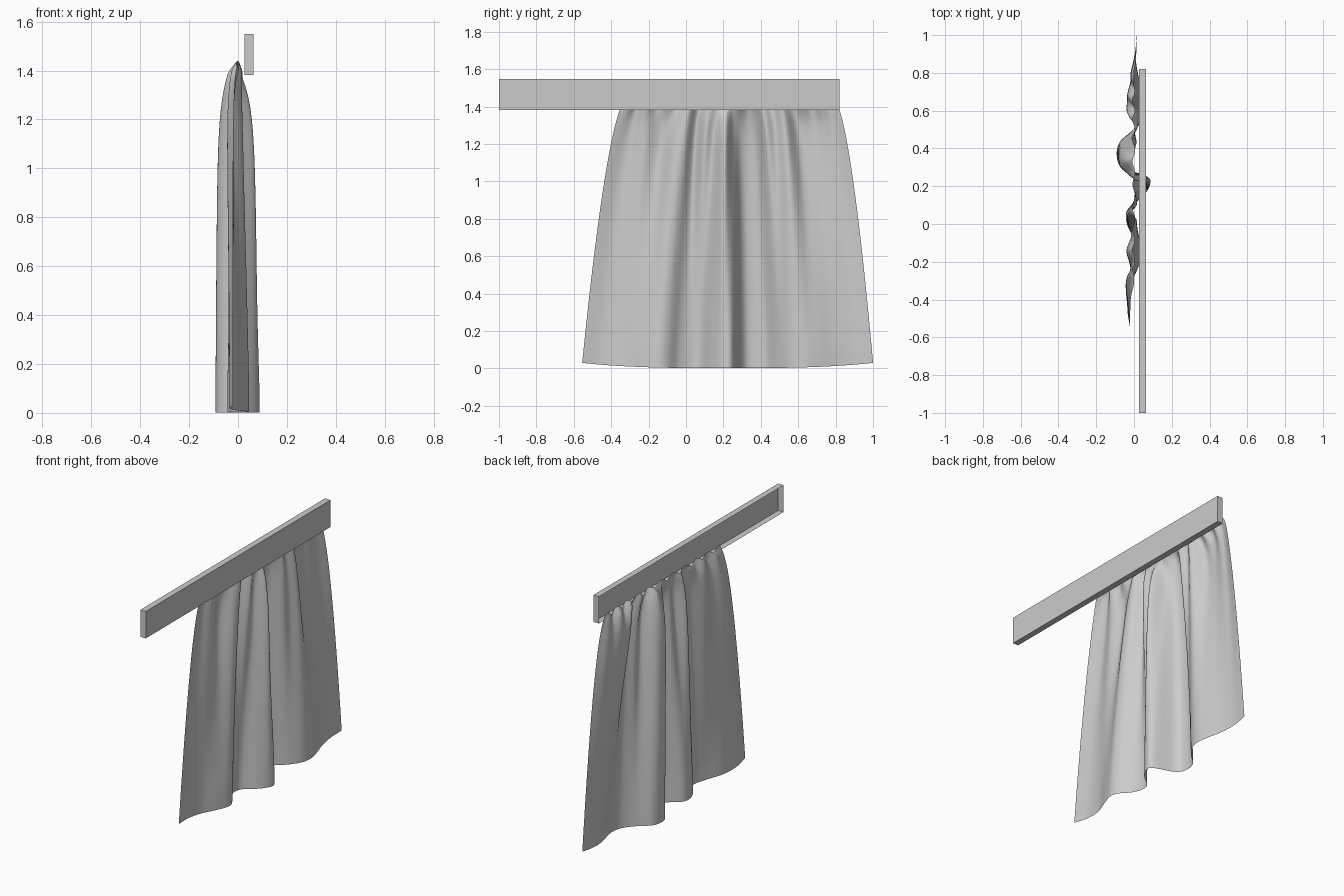
import bpy, bmesh, math

if "Cube" in bpy.data.objects:
    bpy.data.objects.remove(bpy.data.objects["Cube"])

def add_object(name, bm):
    me = bpy.data.meshes.new(name)
    bm.to_mesh(me)
    bm.free()
    ob = bpy.data.objects.new(name, me)
    bpy.context.collection.objects.link(ob)
    return ob

# Pelmet board: shallow box, open on the side facing the curtain
bm = bmesh.new()
bmesh.ops.create_cube(bm, size=1)
for v in bm.verts:
    v.co.x = 0.045 + v.co.x * 0.038
    v.co.y = -0.09 + v.co.y * 1.82
    v.co.z = 1.465 + v.co.z * 0.168
back = [f for f in bm.faces if f.calc_center_median().x < 0.027]
bmesh.ops.delete(bm, geom=back, context='FACES_ONLY')
add_object("pelmet_board", bm)

# Fold profiles (y, x): wide folds at the hem, narrower folds near the top
HEM = [(-.555, -.02), (-.45, -.035), (-.34, -.022), (-.22, .025), (-.15, .045), (-.1, .03),
       (-.04, -.02), (.03, -.043), (.08, -.03), (.14, .04), (.2, .082), (.25, .072),
       (.295, -.05), (.34, -.088), (.43, -.078), (.5, -.005), (.57, .045), (.64, .058),
       (.71, .045), (.8, .02), (.9, .008), (1.0, .015)]
UPPER = [(-.39, -.02), (-.3, -.05), (-.21, -.02), (-.13, -.058), (-.05, .01), (0, .015),
         (.05, -.04), (.1, .025), (.15, .0), (.21, .065), (.255, -.04), (.31, -.08),
         (.38, -.065), (.43, .02), (.48, .0), (.54, .025), (.6, -.052), (.66, -.055),
         (.74, -.03), (.79, -.025), (.853, .01)]

def profile(points, u):
    # smooth cubic interpolation through the points, u from 0 to 1
    n = len(points)
    y = points[0][0] + u * (points[-1][0] - points[0][0])
    i = max(k for k in range(n - 1) if points[k][0] <= y + 1e-9)
    def slope(k):
        a, b = points[max(k - 1, 0)], points[min(k + 1, n - 1)]
        return (b[1] - a[1]) / (b[0] - a[0])
    (y0, x0), (y1, x1) = points[i], points[i + 1]
    h = y1 - y0
    t = (y - y0) / h
    return ((2*t**3 - 3*t**2 + 1) * x0 + (t**3 - 2*t**2 + t) * h * slope(i)
            + (3*t**2 - 2*t**3) * x1 + (t**3 - t**2) * h * slope(i + 1))

# Curtain: gathered at the top, fanning out into the hem folds
COLS, ROWS, PLEATS = 240, 80, 10
bm = bmesh.new()
grid = []
for r in range(ROWS + 1):
    d = (r / ROWS) ** 1.5
    spread = d ** 0.6
    fold = 1 - math.exp(-d * 12)
    s = min(1, max(0, (d - 0.08) / 0.85))
    mix = 0.5 * s + 0.5 * (1 - (1 - s) ** 2)
    gather = math.exp(-d * 15) * (0.35 + 0.65 * min(1, d / 0.03))
    row = []
    for c in range(COLS + 1):
        u = c / COLS
        hem_y = -0.555 + 1.555 * u
        top_y = -0.32 + 1.11 * u
        phase = 2 * math.pi * PLEATS * u + 0.8 * math.sin(7 * u)
        edge = min(1, u * 12, (1 - u) * 12)
        x = fold * ((1 - mix) * profile(UPPER, u) + mix * profile(HEM, u))
        x += gather * (0.02 * edge * math.sin(phase) - 0.003)
        y = top_y + (hem_y - top_y) * spread
        scallop = 0.012 * (1 - math.cos(phase)) * math.exp(-d * 30)
        hem_z = 0.002 + 0.028 * abs(2 * u - 1) ** 3
        z = 1.44 - scallop - (1.44 - hem_z) * d
        row.append(bm.verts.new((x, y, z)))
    grid.append(row)
for r in range(ROWS):
    for c in range(COLS):
        f = bm.faces.new((grid[r][c], grid[r + 1][c], grid[r + 1][c + 1], grid[r][c + 1]))
        f.smooth = True
add_object("curtain", bm)
